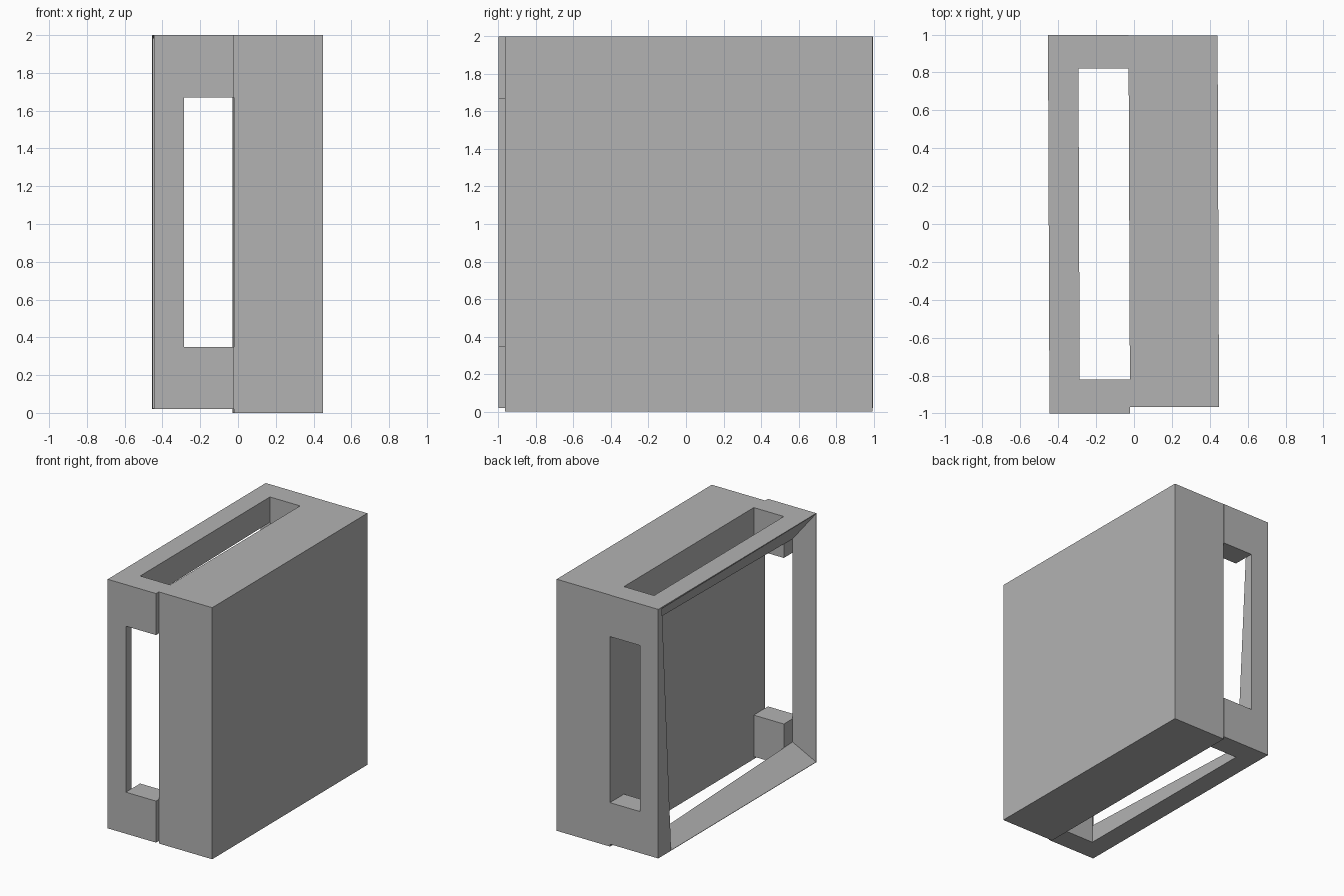
import bpy
import bmesh

cube = bpy.data.objects.get("Cube")
if cube:
    bpy.data.objects.remove(cube, do_unlink=True)

grey = bpy.data.materials.new("light_grey")
grey.use_nodes = True
grey.diffuse_color = (0.45, 0.45, 0.45, 1)
grey.node_tree.nodes["Principled BSDF"].inputs["Base Color"].default_value = grey.diffuse_color

SKEW = 0.004  # the casing leans very slightly in plan


def finish(name, bm):
    for v in bm.verts:
        v.co.x -= SKEW * v.co.y
    bmesh.ops.recalc_face_normals(bm, faces=bm.faces)
    mesh = bpy.data.meshes.new(name)
    bm.to_mesh(mesh)
    bm.free()
    mesh.materials.append(grey)
    obj = bpy.data.objects.new(name, mesh)
    bpy.context.collection.objects.link(obj)
    return obj


def box(name, xs, ys, zs):
    bm = bmesh.new()
    bmesh.ops.create_cube(bm, size=1)
    for v in bm.verts:
        v.co = [r[0] if c < 0 else r[1] for c, r in zip(v.co, (xs, ys, zs))]
    return finish(name, bm)


def ring(name, loops):
    """Closed frame skinned through a cycle of four-cornered loops."""
    bm = bmesh.new()
    rows = [[bm.verts.new((x, y, z)) for y, z in pts] for x, pts in loops]
    for a, b in zip(rows, rows[1:] + rows[:1]):
        for i in range(4):
            j = (i + 1) % 4
            bm.faces.new((a[i], a[j], b[j], b[i]))
    return finish(name, bm)


OUT, MID, JOIN = -0.45, -0.29, -0.025
BOTTOM, TOP = 0.02, 2.0

# Solid half of the casing
box("main_slab", (JOIN, 0.445), (-0.965, 0.995), (0, TOP))

# Open rim with a flared mouth
outline = [(-1, TOP), (-1, BOTTOM), (0.997, BOTTOM), (0.997, TOP)]
mouth = [(-0.997, 1.997), (-0.997, 0.023), (0.835, 0.023), (0.95, 1.99)]
throat = [(-0.93, 1.78), (-0.93, 0.165), (0.84, 0.10), (0.94, 1.80)]
ring("open_rim", [(OUT, outline), (OUT, mouth), (MID, throat), (MID, outline)])

# Corner blocks joining rim and slab, leaving a slot on every side
for side, ys in (("front", (-1, -0.82)), ("back", (0.82, 0.997))):
    for level, zs in (("lower", (BOTTOM, 0.35)), ("upper", (1.67, TOP))):
        box(f"{side}_{level}_block", (MID, JOIN), ys, zs)
